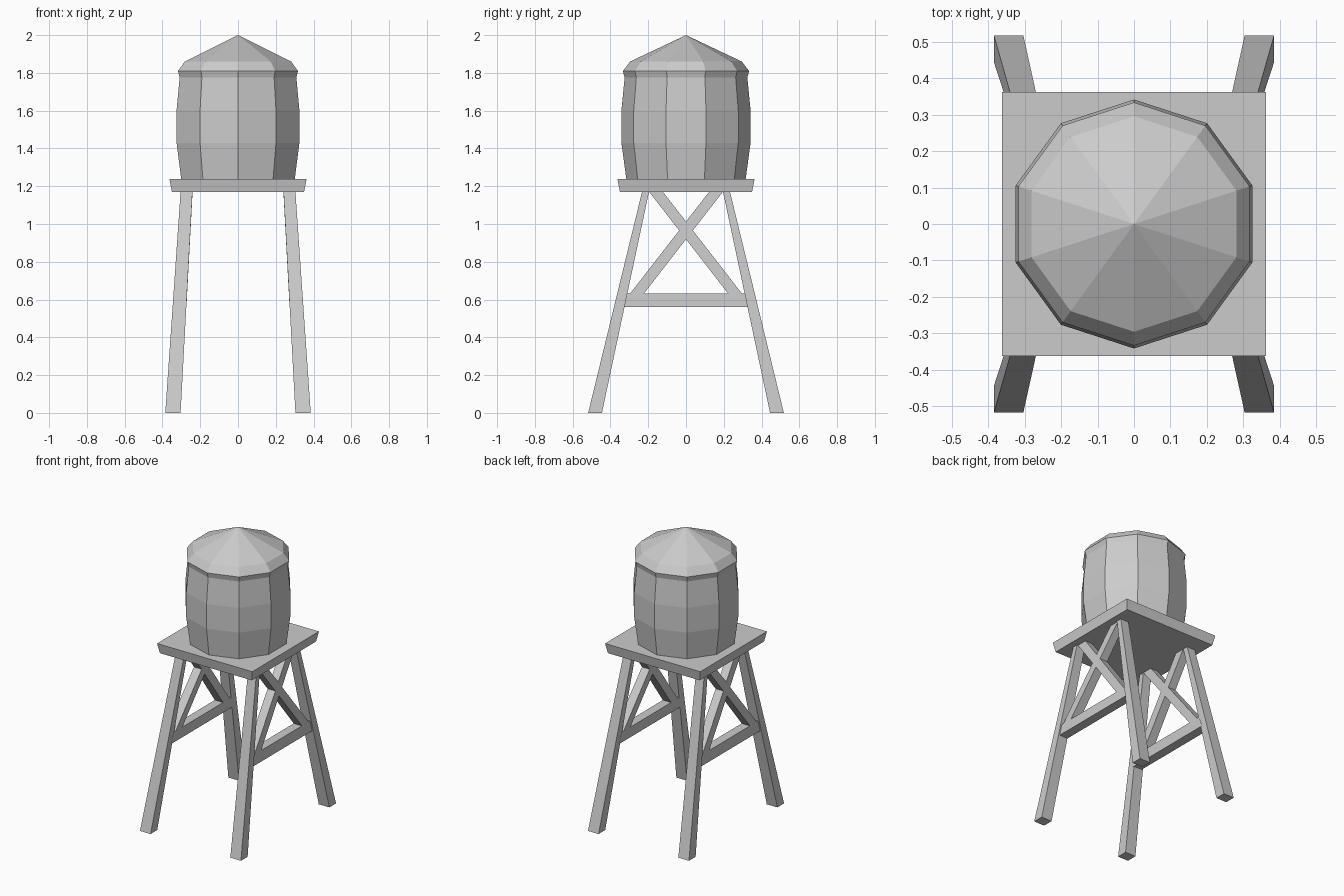
import bpy
from math import cos, sin, pi

if "Cube" in bpy.data.objects:
    bpy.data.objects.remove(bpy.data.objects["Cube"])


def make(name, verts, faces, mirror=(False, False)):
    me = bpy.data.meshes.new(name)
    me.from_pydata(verts, [], faces)
    ob = bpy.data.objects.new(name, me)
    bpy.context.collection.objects.link(ob)
    if any(mirror):
        mod = ob.modifiers.new("mirror", 'MIRROR')
        mod.use_axis = (mirror[0], mirror[1], False)
        mod.use_mirror_merge = False
    return ob


BOX = [(3, 2, 1, 0), (4, 5, 6, 7), (0, 1, 5, 4),
       (1, 2, 6, 5), (2, 3, 7, 6), (3, 0, 4, 7)]


def frustum(name, low, high, z0, z1, mirror=(False, False)):
    """Box between two rectangles given as (x0, x1, y0, y1)."""
    verts = []
    for (x0, x1, y0, y1), z in ((low, z0), (high, z1)):
        verts += [(x0, y0, z), (x1, y0, z), (x1, y1, z), (x0, y1, z)]
    return make(name, verts, BOX, mirror)


def lathe(name, profile, sides=10):
    """Faceted solid from (radius, z) rings; radius 0 closes to a point."""
    verts, faces, prev = [], [], None
    for r, z in profile:
        n = sides if r > 0 else 1
        start = len(verts)
        verts += [(r * cos(pi / 2 + 2 * pi * i / sides),
                   r * sin(pi / 2 + 2 * pi * i / sides), z) for i in range(n)]
        ring = [start + i % n for i in range(sides)]
        if prev is None:
            faces.append(ring[::-1])
        else:
            for i in range(sides):
                j = (i + 1) % sides
                quad = [prev[i], prev[j], ring[j], ring[i]]
                faces.append(quad if n > 1 else quad[:3])
        prev = ring
    if profile[-1][0] > 0:
        faces.append(prev)
    return make(name, verts, faces)


def leaning_bar(name, yz):
    """Bar in the sloped side plane of the legs, from a yz outline."""
    inner = [(0.303 - 0.0535 * z, y, z) for y, z in yz]
    outer = [(0.374 - 0.066 * z, y, z) for y, z in yz]
    return make(name, inner + outer, BOX, (True, False))


# Barrel and roof
lathe("tank", [(0.316, 1.238), (0.342, 1.43), (0.342, 1.6), (0.325, 1.775)])
lathe("roof", [(0.325, 1.775), (0.334, 1.81), (0.296, 1.86), (0, 2.0)])

# Platform with tapered edge
a, b = 0.35, 0.363
frustum("platform", (-a, a, -a, a), (-b, b, -b, b), 1.17, 1.238)

# Four splayed legs
frustum("legs", (0.304, 0.385, 0.445, 0.518), (0.241, 0.304, 0.196, 0.233),
        0, 1.17, (True, True))

# Cross bars and crossed braces on the left and right sides
leaning_bar("cross_bars", [(-0.34, 0.56), (0.34, 0.56), (0.315, 0.633), (-0.315, 0.633)])
for name, s in (("brace_rising", 1), ("brace_falling", -1)):
    outline = [(-s * 0.295, 0.633), (-s * 0.222, 0.633), (s * 0.195, 1.17), (s * 0.122, 1.17)]
    leaning_bar(name, outline if s > 0 else
                [outline[1], outline[0], outline[3], outline[2]])
